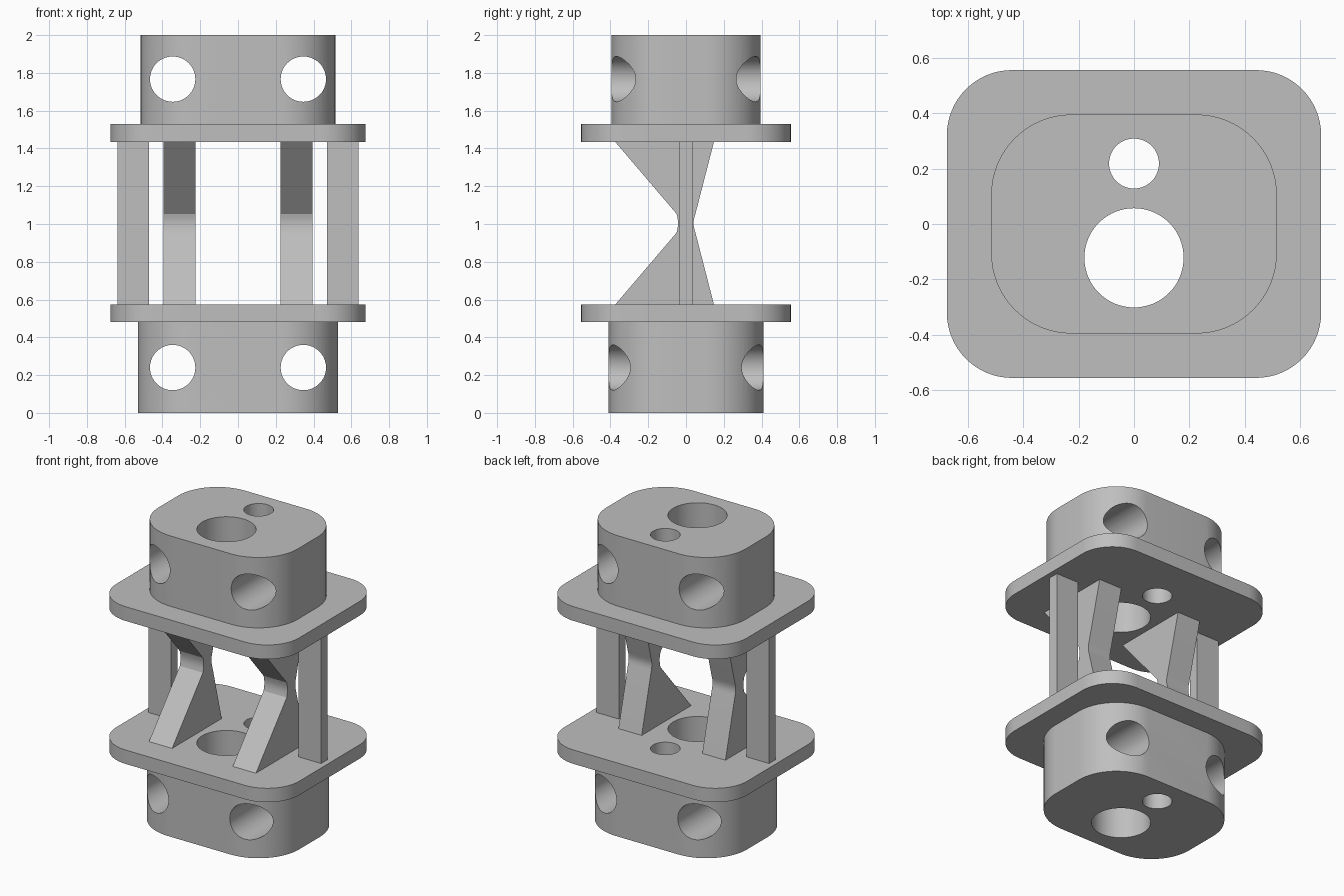
import bpy, bmesh
from math import cos, sin, pi, radians
from mathutils import Matrix

cube = bpy.data.objects.get("Cube")
if cube:
    bpy.data.objects.remove(cube, do_unlink=True)

grey = bpy.data.materials.new("plain grey")
grey.use_nodes = True
GREY = (0.52, 0.52, 0.52, 1)
grey.diffuse_color = GREY
grey.node_tree.nodes["Principled BSDF"].inputs["Base Color"].default_value = GREY


def prism(name, outline, low, high, axis="z"):
    """Extrude a closed outline: (x, y) along z, or (y, z) along x."""
    bm = bmesh.new()
    place = (lambda a, b, t: (a, b, t)) if axis == "z" else (lambda a, b, t: (t, a, b))
    ends = [[bm.verts.new(place(a, b, t)) for a, b in outline] for t in (low, high)]
    for ring in ends:
        bm.faces.new(ring)
    n = len(outline)
    for i in range(n):
        j = (i + 1) % n
        bm.faces.new((ends[0][i], ends[0][j], ends[1][j], ends[1][i]))
    bmesh.ops.recalc_face_normals(bm, faces=bm.faces)
    mesh = bpy.data.meshes.new(name)
    bm.to_mesh(mesh)
    bm.free()
    mesh.materials.append(grey)
    obj = bpy.data.objects.new(name, mesh)
    bpy.context.collection.objects.link(obj)
    return obj


def rounded_rect(hx, hy, r, steps=16):
    pts = []
    for k, (sx, sy) in enumerate(((1, 1), (-1, 1), (-1, -1), (1, -1))):
        for i in range(steps + 1):
            a = (k + i / steps) * pi / 2
            pts.append((sx * (hx - r) + r * cos(a), sy * (hy - r) + r * sin(a)))
    return pts


def circle(cx, cy, r, n=64):
    return [(cx + r * cos(2 * pi * i / n), cy + r * sin(2 * pi * i / n)) for i in range(n)]


def drill(obj, cutter):
    cutter.hide_render = True
    mod = obj.modifiers.new("hole", "BOOLEAN")
    mod.operation = "DIFFERENCE"
    mod.solver = "EXACT"
    mod.object = cutter
    bpy.context.view_layer.objects.active = obj
    bpy.ops.object.modifier_apply(modifier=mod.name)
    bpy.data.objects.remove(cutter, do_unlink=True)


def smooth(obj):
    bpy.ops.object.select_all(action="DESELECT")
    obj.select_set(True)
    bpy.context.view_layer.objects.active = obj
    bpy.ops.object.shade_smooth_by_angle(angle=radians(25))


# Socket blocks and flanges: name, half width, half depth, corner radius, bottom, top
layers = [
    ("lower_block", 0.53, 0.41, 0.3, 0, 0.48),
    ("lower_flange", 0.675, 0.555, 0.235, 0.48, 0.573),
    ("upper_flange", 0.675, 0.555, 0.235, 1.435, 1.53),
    ("upper_block", 0.515, 0.395, 0.29, 1.53, 2),
]
for name, hx, hy, r, low, high in layers:
    part = prism(name, rounded_rect(hx, hy, r), low, high)
    # Vertical bores through every layer
    drill(part, prism("large_bore", circle(0, -0.122, 0.179), -1, 3))
    drill(part, prism("small_bore", circle(0, 0.218, 0.09), -1, 3))
    # Front-to-back cross holes through the blocks
    if "block" in name:
        z = 0.24 if low == 0 else 1.767
        for x in (-0.346, 0.346):
            cutter = prism("cross_hole", circle(0, 0, 0.12), -1, 1)
            cutter.data.transform(Matrix.Translation((x, 0, z)) @ Matrix.Rotation(pi / 2, 4, "X"))
            drill(part, cutter)
    smooth(part)

# Waisted webs: straight tapers with a softly rounded neck
LOW, HIGH, MID, NECK = 0.573, 1.435, 1.004, 0.05
front = [(-0.05 + 0.008 * cos(t * pi / 8), MID + NECK * t / 4) for t in range(-4, 5)]
back = [(0.05 - 0.01 * cos(t * pi / 8), MID - NECK * t / 4) for t in range(-4, 5)]
web = [(-0.375, LOW)] + front + [(-0.375, HIGH), (0.148, HIGH)] + back + [(0.148, LOW)]
post = [(-0.035, LOW), (0.035, LOW), (0.035, HIGH), (-0.035, HIGH)]

# Mirrored webs and side posts
for side, s in (("left", 1), ("right", -1)):
    smooth(prism(side + "_web", web, *sorted((s * 0.224, s * 0.395)), axis="x"))
    prism(side + "_post", post, *sorted((s * 0.47, s * 0.638)), axis="x")
